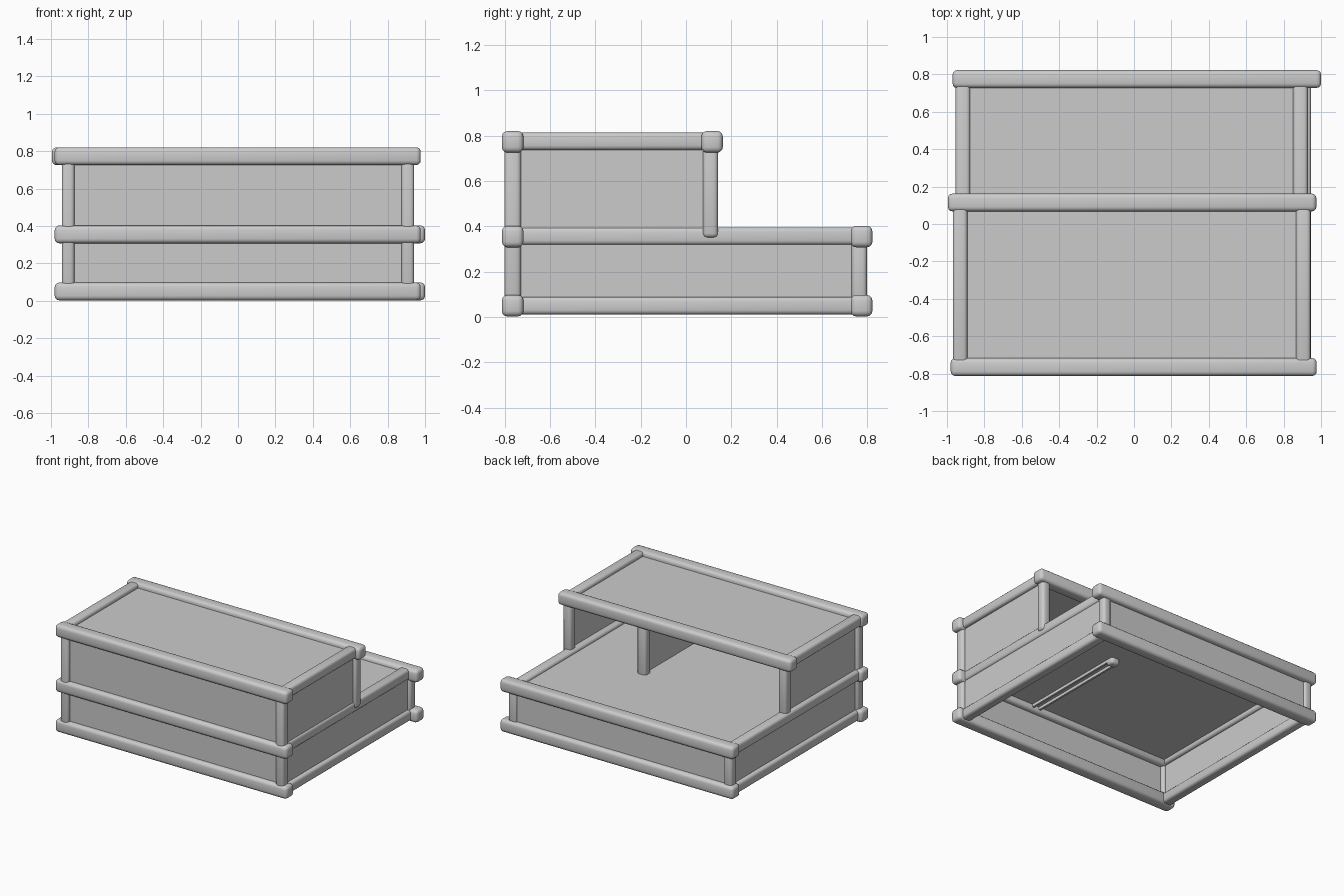
import bpy
from math import radians

cube = bpy.data.objects.get("Cube")
if cube:
    bpy.data.objects.remove(cube, do_unlink=True)

GREY = (0.6, 0.6, 0.6, 1)
mat = bpy.data.materials.new("plain grey")
mat.use_nodes = True
mat.diffuse_color = GREY
mat.node_tree.nodes["Principled BSDF"].inputs["Base Color"].default_value = GREY


def box(name, x, y, z, bevel=0.0):
    """Box spanning the (low, high) pairs, with optional rounded edges."""
    spans = (x, y, z)
    bpy.ops.mesh.primitive_cube_add(size=1, location=[(a + b) / 2 for a, b in spans])
    ob = bpy.context.object
    ob.name = name
    ob.scale = [b - a for a, b in spans]
    bpy.ops.object.transform_apply(location=False, rotation=False, scale=True)
    ob.data.materials.append(mat)
    if bevel:
        mod = ob.modifiers.new("round", "BEVEL")
        mod.width = bevel
        mod.segments = 3
        bpy.ops.object.modifier_apply(modifier="round")
        bpy.ops.object.shade_smooth_by_angle(angle=radians(40))
    return ob


def around(c, width):
    return (c - width / 2, c + width / 2)


FRONT, BACK, STEP = -0.765, 0.775, 0.115   # rail lines across the depth
RAIL, BAR, POST, SHEET = 0.095, 0.078, 0.068, 0.02
SIDE = 0.908

# Long rails, one pair per level
for level, z, rear in (("base", 0.05, BACK), ("deck", 0.355, BACK), ("roof", 0.773, STEP)):
    shift = -0.01 if level == "roof" else 0.015
    box(level + "_front_rail", (-0.98, 0.977), around(FRONT, RAIL), around(z, RAIL), 0.024)
    box(level + "_back_rail", (-0.985 + shift, 0.985 + shift), around(rear, RAIL), around(z, RAIL), 0.024)

# Cross bars joining the rails
for level, z, rear, left, right in (("base", 0.05, BACK, -0.908, 0.908),
                                    ("deck", 0.357, BACK, -0.915, 0.89),
                                    ("roof", 0.776, STEP, -0.93, 0.905)):
    for side, x in (("right", left), ("left", right)):
        box(f"{level}_{side}_bar", around(x, BAR), (FRONT, rear), around(z, BAR), 0.02)

# Corner posts and side walls
for side, x in (("right", -SIDE), ("left", SIDE)):
    box(side + "_front_post", around(x, POST), around(FRONT, 0.074), (0.04, 0.77), 0.02)
    box(side + "_back_post", around(x, POST), around(BACK - 0.01, POST), (0.04, 0.36), 0.02)
    box(side + "_step_post", around(x, POST), around(0.108, POST), (0.35, 0.77), 0.02)
    box(side + "_lower_wall", around(x, SHEET), (FRONT, BACK), (0.05, 0.355))
    box(side + "_upper_wall", around(x, SHEET), (FRONT, 0.1), (0.355, 0.77))

# Front and back walls; the upper storey is open at the back
box("front_lower_wall", (-SIDE, SIDE), around(FRONT, SHEET), (0.05, 0.355))
box("front_upper_wall", (-SIDE, SIDE), around(FRONT, SHEET), (0.355, 0.77))
box("back_lower_wall", (-SIDE, SIDE), around(BACK, SHEET), (0.05, 0.355))

# Deck floor and roof sheet
box("deck_floor", (-SIDE, SIDE), (FRONT, BACK), around(0.362, SHEET))
box("roof_sheet", (-SIDE, SIDE), (FRONT, STEP), around(0.776, SHEET))

# Inner partition with its post and the runners under the floor
PART = 0.28
box("partition_post", around(PART, 0.075), around(0.108, POST), (0.31, 0.77), 0.02)
box("partition_wall", around(PART, SHEET), (FRONT, 0.1), (0.362, 0.77))
for name, offset in (("right", -0.03), ("left", 0.03)):
    box(f"partition_{name}_runner", around(PART + offset, 0.015), (FRONT, 0.1), (0.33, 0.36))
